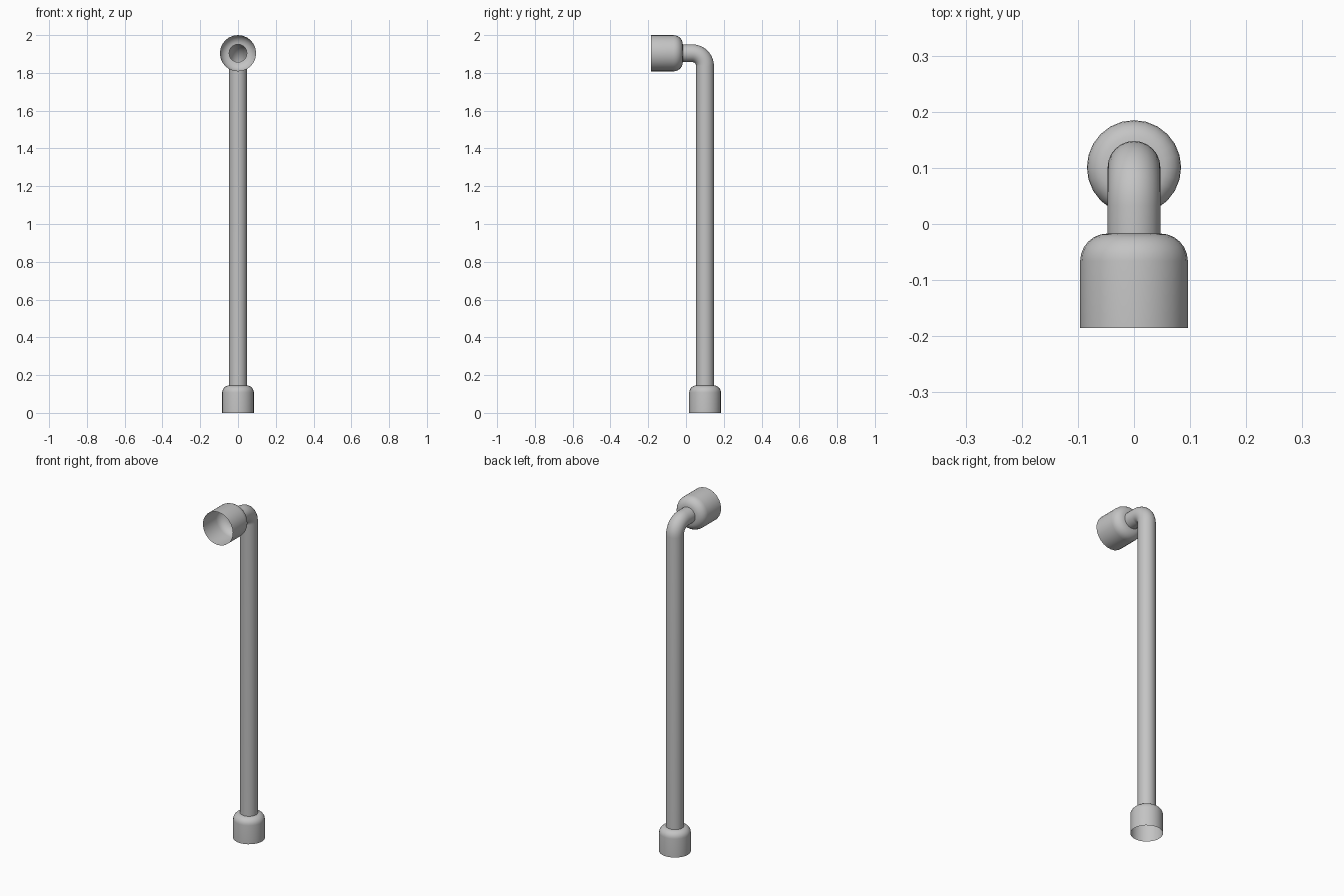
import bpy, bmesh
from math import sin, cos, pi, radians
from mathutils import Vector

if "Cube" in bpy.data.objects:
    bpy.data.objects.remove(bpy.data.objects["Cube"], do_unlink=True)

SIDES = 24
PIPE_R = 0.047
PIPE_Y = 0.101     # centre line of the upright
ARM_Z = 1.904      # centre line of the horizontal arm
BEND_R = 0.068

grey = bpy.data.materials.new("plain grey")
grey.use_nodes = True
colour = (0.55, 0.55, 0.55, 1)
grey.diffuse_color = colour
grey.node_tree.nodes["Principled BSDF"].inputs["Base Color"].default_value = colour


def skin_rings(name, rings):
    """Open tube through rings of (y, z, tilt about x, radius)."""
    bm = bmesh.new()
    loops = []
    for y, z, tilt, r in rings:
        side = Vector((0, cos(tilt), sin(tilt)))
        loop = []
        for i in range(SIDES):
            t = 2 * pi * i / SIDES
            p = Vector((cos(t), 0, 0)) + side * sin(t)
            loop.append(bm.verts.new(Vector((0, y, z)) + p * r))
        loops.append(loop)
    for a, b in zip(loops, loops[1:]):
        for i in range(SIDES):
            j = (i + 1) % SIDES
            bm.faces.new((a[i], a[j], b[j], b[i]))
    mesh = bpy.data.meshes.new(name)
    bm.to_mesh(mesh)
    bm.free()
    mesh.materials.append(grey)
    ob = bpy.data.objects.new(name, mesh)
    bpy.context.collection.objects.link(ob)
    bpy.ops.object.select_all(action="DESELECT")
    ob.select_set(True)
    bpy.context.view_layer.objects.active = ob
    bpy.ops.object.shade_smooth_by_angle(angle=radians(40))
    return ob


def cup_profile(radius, length, steps=6):
    """Straight wall with a rounded shoulder closing onto the pipe."""
    rnd = radius - PIPE_R
    pts = [(0, radius)]
    for k in range(steps + 1):
        a = pi / 2 * k / steps
        pts.append((length - rnd + rnd * sin(a), PIPE_R + rnd * cos(a)))
    return pts


# Bent pipe: upright, elbow, arm
path = [(PIPE_Y, 0.145, 0, PIPE_R)]
for k in range(11):
    a = pi / 2 * k / 10
    path.append((PIPE_Y - BEND_R * (1 - cos(a)),
                 ARM_Z - BEND_R * (1 - sin(a)), a, PIPE_R))
path.append((-0.017, ARM_Z, pi / 2, PIPE_R))
skin_rings("bent_pipe", path)

# Open cup at the foot, facing down
skin_rings("lower_socket",
           [(PIPE_Y, d, 0, r) for d, r in cup_profile(0.084, 0.145)])

# Larger open cup on the arm, facing forward
skin_rings("upper_socket",
           [(-0.185 + d, ARM_Z, -pi / 2, r) for d, r in cup_profile(0.096, 0.168)])
